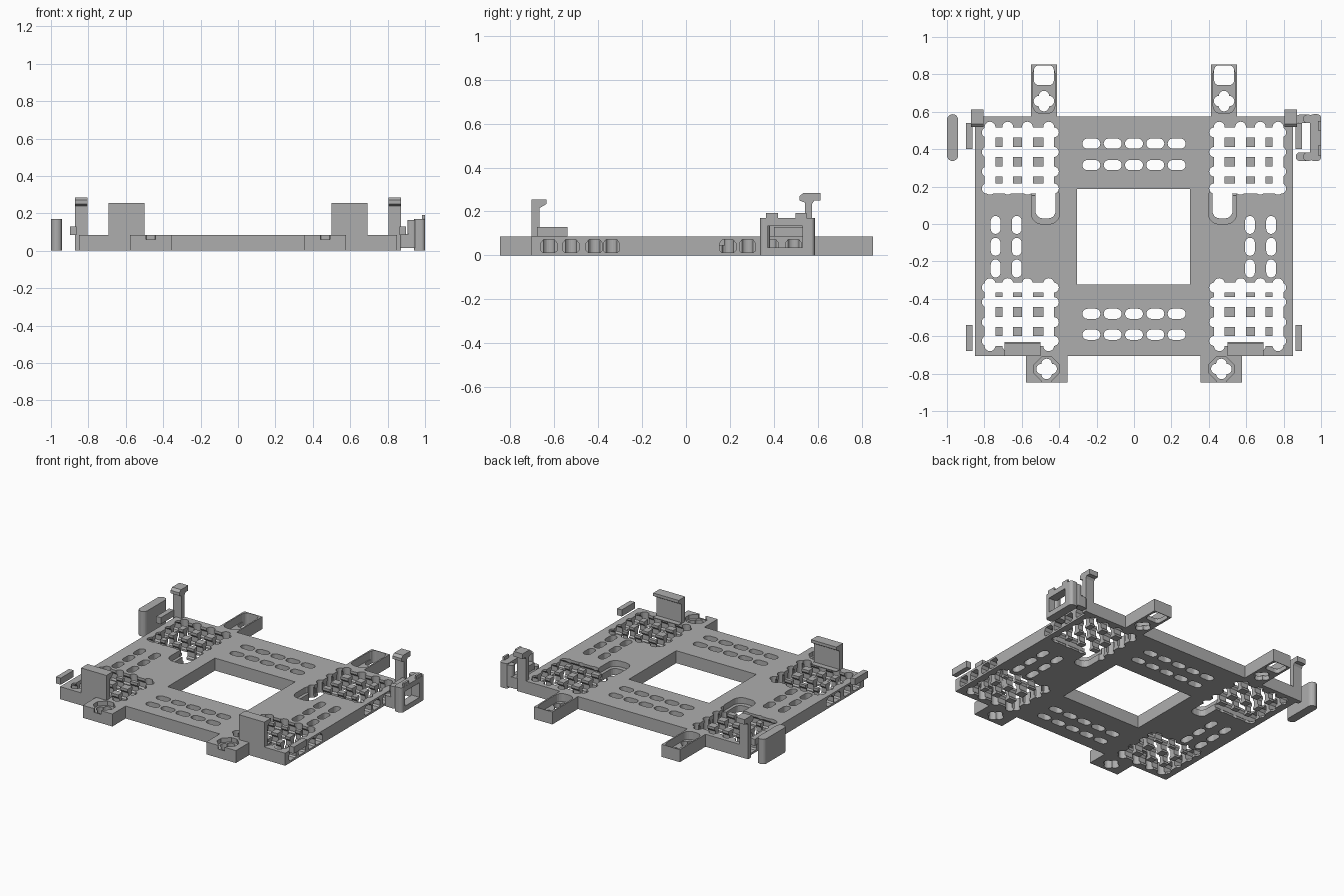
import bpy, bmesh, math
from mathutils import Vector

cube = bpy.data.objects.get("Cube")
if cube:
    bpy.data.objects.remove(cube)

grey = bpy.data.materials.new("plain grey")
grey.use_nodes = True
grey.diffuse_color = (0.42, 0.42, 0.42, 1)
grey.node_tree.nodes["Principled BSDF"].inputs["Base Color"].default_value = grey.diffuse_color

T = 0.085          # plate thickness
SIDES = (-1, 1)


def prism(bm, pts, lo, hi, axis="z"):
    """Extrude a 2D outline along an axis."""
    place = {"z": lambda a, b: (a, b, lo), "x": lambda a, b: (lo, a, b)}[axis]
    face = bm.faces.new([bm.verts.new(place(a, b)) for a, b in pts])
    out = bmesh.ops.extrude_face_region(bm, geom=[face])["geom"]
    move = Vector((0, 0, hi - lo)) if axis == "z" else Vector((hi - lo, 0, 0))
    bmesh.ops.translate(bm, vec=move, verts=[v for v in out if isinstance(v, bmesh.types.BMVert)])


def rect(x0, x1, y0, y1):
    return [(x0, y0), (x1, y0), (x1, y1), (x0, y1)]


def rounded(cx, cy, w, h, r=None, n=5):
    """Rounded rectangle; a full radius gives a stadium."""
    r = min(w, h) * 0.499 if r is None else r
    pts = []
    for q, (sx, sy) in enumerate([(1, 1), (-1, 1), (-1, -1), (1, -1)]):
        for i in range(n + 1):
            a = (q + i / n) * math.pi / 2
            pts.append((cx + sx * (w / 2 - r) + r * math.cos(a),
                        cy + sy * (h / 2 - r) + r * math.sin(a)))
    return pts


def make(name, shapes):
    bm = bmesh.new()
    for s in shapes:
        prism(bm, *s)
    bmesh.ops.recalc_face_normals(bm, faces=bm.faces)
    me = bpy.data.meshes.new(name)
    bm.to_mesh(me)
    bm.free()
    me.materials.append(grey)
    ob = bpy.data.objects.new(name, me)
    bpy.context.scene.collection.objects.link(ob)
    return ob


def cut(ob, shapes):
    tool = make("cutter", shapes)
    tool.hide_render = True
    mod = ob.modifiers.new("cut", "BOOLEAN")
    mod.operation, mod.solver, mod.object = "DIFFERENCE", "EXACT", tool
    bpy.context.view_layer.objects.active = ob
    bpy.ops.object.modifier_apply(modifier=mod.name)
    bpy.data.objects.remove(tool)


def through(pts, lo=-0.1, hi=0.2):
    return (pts, lo, hi)


# Plate outline with front and back tabs
half = [(0.355, -0.705), (0.355, -0.848), (0.578, -0.848), (0.578, -0.705), (0.85, -0.705),
        (0.85, 0.575), (0.55, 0.575), (0.55, 0.852), (0.413, 0.852), (0.413, 0.575)]
plate = make("base_plate", [(half + [(-x, y) for x, y in reversed(half)], 0, T)])

# Central opening and rows of slots
holes = [through(rect(-0.305, 0.3, -0.323, 0.187))]
for y in (0.43, 0.315, -0.48, -0.592):
    holes += [through(rounded(0.114 * i, y, 0.096, 0.054)) for i in range(-2, 3)]
for x in (-0.74, -0.627, 0.62, 0.733):
    holes += [through(rounded(x, y, 0.052, 0.096)) for y in (-0.005, -0.122, -0.238)]
cut(plate, holes)

# Corner grids: side tunnels, then crossing slots
cols = (0.456, 0.57, 0.675, 0.77)
back_rows = (0.19, 0.28, 0.385, 0.49)
front_rows = (-0.34, -0.418, -0.525, -0.625)
tunnels = []
for s in SIDES:
    for y in back_rows + front_rows:
        w = 0.037
        section = [(y - w + 0.01, 0.013), (y + w - 0.01, 0.013), (y + w, 0.022), (y + w, 0.055),
                   (y + w - 0.013, 0.072), (y - w + 0.013, 0.072), (y - w, 0.055), (y - w, 0.022)]
        tunnels.append((section, s * 0.42, s * 0.9, "x"))
cut(plate, tunnels)
cut(plate, [through(rounded(s * x, y, 0.058, h)) for s in SIDES for x in cols
            for y, h in ((0.352, 0.39), (-0.485, 0.39))])
cut(plate, [through(rounded(s * 0.608, y, 0.412, 0.054)) for s in SIDES
            for y in back_rows + front_rows])

# Stepped U-shaped pockets beside the opening
cut(plate, [through(rounded(s * 0.473, 0.1, 0.15, 0.2, 0.055), 0.045) for s in SIDES])
cut(plate, [through(rounded(s * 0.473, 0.11, 0.108, 0.16, 0.04)) for s in SIDES])

# Tab recesses
cut(plate, [through(rounded(s * 0.4815, 0.718, 0.118, 0.256, 0.045), 0.03) for s in SIDES]
    + [through(rounded(s * 0.467, -0.775, 0.135, 0.135, 0.045, 1), 0.055) for s in SIDES])
cut(plate, [through(rounded(s * 0.4815, 0.795, 0.106, 0.106, 0.025)) for s in SIDES]
    + [through(rect(s * 0.467 - 0.025, s * 0.467 + 0.025, -0.9, -0.8), 0.06) for s in SIDES])

# Four-lobed holes in the tabs
lobes = [(s * x, y) for s in SIDES for x, y in ((0.4815, 0.657), (0.467, -0.775))]
cut(plate, [through(rounded(x, y, 0.11, 0.056)) for x, y in lobes])
cut(plate, [through(rounded(x, y, 0.056, 0.11)) for x, y in lobes])

for s, side in zip(SIDES, ("right", "left")):
    # Front hook: broad wall with a small inward lip
    make(f"front_hook_{side}", [
        ([(-0.705, T), (-0.668, T), (-0.668, 0.215), (-0.635, 0.235), (-0.635, 0.255),
          (-0.705, 0.255)], s * 0.5, s * 0.692, "x"),
        (rect(-0.668, -0.632, T, 0.09), s * 0.5, s * 0.692, "x")])
    # Back hook: slim post with an overhanging head
    make(f"back_hook_{side}", [
        ([(0.543, 0.0), (0.575, 0.0), (0.575, 0.235), (0.585, 0.25), (0.613, 0.25),
          (0.613, 0.285), (0.535, 0.285), (0.518, 0.27), (0.518, 0.25), (0.543, 0.24)],
         s * 0.805, s * 0.872, "x")])
    # Side stop bars
    make(f"front_stop_{side}", [(rect(s * 0.863, s * 0.898, -0.68, -0.54), T, 0.13)])
    make(f"back_stop_{side}", [(rect(s * 0.863, s * 0.898, 0.4, 0.54), T, 0.13)])

# Solid rounded end plate on one side
make("end_plate", [(rounded(-0.97, 0.462, 0.06, 0.25), 0, 0.17)])

# Open clip frame on the other side
frame = make("clip_frame", [(rounded(0.97, 0.462, 0.06, 0.25, 0.02), 0, 0.17)])
cut(frame, [(rect(0.372, 0.53, 0.035, 0.135), 0.8, 1.1, "x")])
make("clip_ridge", [(rect(y0, y1, 0.17, 0.192), 0.985, 0.999, "x")
                    for y0, y1 in ((0.365, 0.42), (0.5, 0.55))])
for name, y in (("front", 0.36), ("back", 0.562)):
    make(f"clip_arm_{name}", [(rounded(0.91, y, 0.09, 0.045, 0.02), 0.015, 0.09),
                              (rounded(0.93, y, 0.05, 0.045, 0.02), 0.09, 0.165)])
